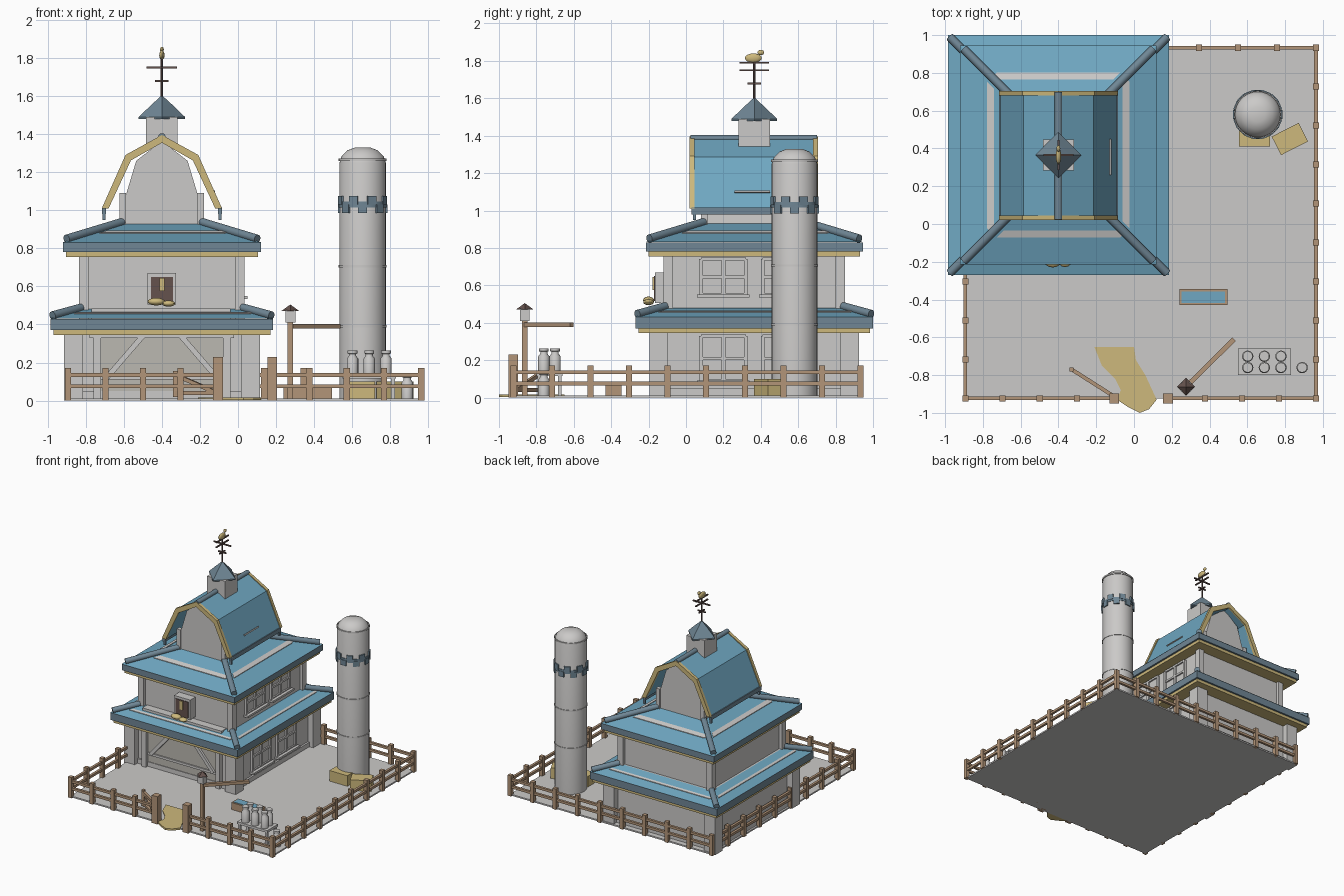
import bpy, bmesh, math
from mathutils import Vector, Matrix

if "Cube" in bpy.data.objects:
    bpy.data.objects.remove(bpy.data.objects["Cube"])


def material(name, r, g, b):
    m = bpy.data.materials.new(name)
    m.use_nodes = True
    m.diffuse_color = (r, g, b, 1)
    m.node_tree.nodes["Principled BSDF"].inputs["Base Color"].default_value = (r, g, b, 1)
    return m


GREY = material("pale grey", 0.6, 0.59, 0.58)
WARM = material("warm grey", 0.5, 0.48, 0.44)
BLUE = material("roof blue", 0.16, 0.39, 0.54)
SLATE = material("slate blue", 0.16, 0.24, 0.3)
GOLD = material("straw gold", 0.61, 0.48, 0.2)
BROWN = material("fence brown", 0.45, 0.3, 0.19)
DARK = material("dark brown", 0.13, 0.085, 0.075)


def finish(name, bm, mat, smooth=False):
    bmesh.ops.recalc_face_normals(bm, faces=bm.faces)
    mesh = bpy.data.meshes.new(name)
    bm.to_mesh(mesh)
    bm.free()
    mesh.materials.append(mat)
    ob = bpy.data.objects.new(name, mesh)
    bpy.context.scene.collection.objects.link(ob)
    if smooth:
        bpy.ops.object.select_all(action='DESELECT')
        ob.select_set(True)
        bpy.context.view_layer.objects.active = ob
        bpy.ops.object.shade_smooth_by_angle(angle=math.radians(40))
    return ob


def box(name, x, y, z, mat, turn=0):
    """Box from (low, high) ranges, turned about its own vertical axis."""
    bm = bmesh.new()
    mid = Vector([sum(r) / 2 for r in (x, y, z)])
    size = [r[1] - r[0] for r in (x, y, z)]
    bmesh.ops.create_cube(bm, size=1, matrix=Matrix.Translation(mid)
                          @ Matrix.Rotation(math.radians(turn), 4, 'Z') @ Matrix.Diagonal((*size, 1)))
    return finish(name, bm, mat)


def beam(name, p, q, w, mat, sides=4):
    """Straight bar between two points; w is its width."""
    p, q = Vector(p), Vector(q)
    r = w / 2 / math.cos(math.pi / sides) if sides == 4 else w / 2
    bm = bmesh.new()
    rot = (q - p).to_track_quat('Z', 'Y').to_matrix().to_4x4()
    spin = Matrix.Rotation(math.pi / 4 if sides == 4 else 0, 4, 'Z')
    bmesh.ops.create_cone(bm, cap_ends=True, segments=sides, radius1=r, radius2=r,
                          depth=(q - p).length, matrix=Matrix.Translation((p + q) / 2) @ rot @ spin)
    return finish(name, bm, mat, sides > 4)


def lathe(name, x, y, profile, mat, sides=24):
    bm = bmesh.new()
    verts = [bm.verts.new((x + r, y, z)) for r, z in profile]
    edges = [bm.edges.new(pair) for pair in zip(verts, verts[1:])]
    bmesh.ops.spin(bm, geom=verts + edges, cent=(x, y, 0), axis=(0, 0, 1),
                   angle=2 * math.pi, steps=sides)
    bmesh.ops.remove_doubles(bm, verts=bm.verts, dist=0.0005)
    return finish(name, bm, mat, sides > 8)


def prism(name, points, depth, mat):
    """Extrude a closed outline of 3D points by a vector."""
    bm = bmesh.new()
    face = bm.faces.new([bm.verts.new(p) for p in points])
    out = bmesh.ops.extrude_face_region(bm, geom=[face])
    bmesh.ops.translate(bm, vec=depth, verts=[v for v in out["geom"] if isinstance(v, bmesh.types.BMVert)])
    return finish(name, bm, mat)


def blob(name, centre, size, mat):
    bm = bmesh.new()
    bmesh.ops.create_uvsphere(bm, u_segments=12, v_segments=8, radius=1,
                              matrix=Matrix.Translation(centre) @ Matrix.Diagonal((*size, 1)))
    return finish(name, bm, mat, True)


CX, CY = -0.4, 0.365


def ring(hx, hy, z):
    return [Vector((CX + sx * hx, CY + sy * hy, z)) for sx, sy in ((-1, -1), (1, -1), (1, 1), (-1, 1))]


def centred(name, hx, hy, z, mat):
    return box(name, (CX - hx, CX + hx), (CY - hy, CY + hy), z, mat)


# Hipped skirt roof: gold trim, slate fascia, blue slopes, pale stripe, hip tubes
def skirt_roof(name, hx, hy, inset, z0, z1, z2):
    centred(name + "_trim", hx - 0.015, hy - 0.015, (z0 - 0.025, z0 + 0.01), GOLD)
    centred(name + "_fascia", hx, hy, (z0, z1), SLATE)
    low, high = ring(hx, hy, z1 + 0.002), ring(hx - inset, hy - inset, z2)
    bm = bmesh.new()
    a, b = ([bm.verts.new(p) for p in loop] for loop in (low, high))
    for i in range(4):
        bm.faces.new((a[i], a[i - 1], b[i - 1], b[i]))
    bm.faces.new(b)
    bm.faces.new(a)
    finish(name + "_slopes", bm, BLUE)
    for i in range(4):
        p, q = low[i - 1].lerp(high[i - 1], 0.46), low[i].lerp(high[i], 0.46)
        up = (high[i - 1] - low[i - 1]) * 0.12
        s = (q - p).normalized() * 0.05
        prism(name + "_stripe", [p + s, q - s, q - s + up, p + s + up], (0, 0, 0.005), GREY)
        beam(name + "_hip", low[i].lerp(high[i], 0.06) + Vector((0, 0, 0.012)),
             high[i] + Vector((0, 0, 0.008)), 0.045, SLATE, 12)


# Storey: inset wall core, corner pilasters, base band
def storey(name, hx, hy, z0, z1, inset, post):
    centred(name + "_wall", hx - inset, hy - inset, (z0, z1), GREY)
    centred(name + "_base_band", hx - inset + 0.015, hy - inset + 0.015, (z0, z0 + 0.05), GREY)
    for sx in (-1, 1):
        for sy in (-1, 1):
            x = sorted((CX + sx * hx, CX + sx * (hx - post)))
            y = sorted((CY + sy * hy, CY + sy * (hy - post)))
            box(name + "_corner_post", x, y, (z0, z1), GREY)


def side_window(x, y, z0, z1):
    h = 0.12
    box("side_window_panel", (x, x + 0.004), (y - h, y + h), (z0, z1), GREY)
    for dy in (-h, 0, h):
        box("side_window_upright", (x, x + 0.018), (y + dy - 0.01, y + dy + 0.01), (z0, z1), GREY)
    for z in (z0, (z0 + z1) / 2, z1):
        box("side_window_rail", (x, x + 0.016), (y - h, y + h), (z - 0.008, z + 0.008), GREY)
    box("side_window_sill", (x, x + 0.04), (y - 0.14, y + 0.14), (z0 - 0.016, z0), GREY)


# Yard and path
box("yard", (-0.895, 0.965), (-0.925, 0.935), (0, 0.012), GREY)
path = [(-0.21, -0.65), (0, -0.65), (0.01, -0.72), (0.06, -0.8), (0.12, -0.93), (0.08, -0.98), (0.03, -1),
        (-0.03, -0.97), (-0.09, -0.93), (-0.07, -0.88), (-0.1, -0.82), (-0.17, -0.75)]
prism("straw_path", [(x, y, 0.002) for x, y in path], (0, 0, 0.015), GOLD)

# Lower storeys and skirt roofs
storey("ground_floor", 0.515, 0.56, 0, 0.36, 0.05, 0.1)
skirt_roof("lower_roof", 0.585, 0.635, 0.16, 0.37, 0.43, 0.48)
storey("middle_floor", 0.435, 0.485, 0.43, 0.77, 0.025, 0.05)
skirt_roof("upper_roof", 0.52, 0.58, 0.31, 0.78, 0.83, 0.93)
for y in (0.2, 0.53):
    side_window(0.065, y, 0.09, 0.33)
    side_window(0.01, y, 0.55, 0.74)

# Barn door with braces
box("barn_door", (-0.74, -0.06), (-0.155, -0.14), (0.012, 0.36), WARM)
box("door_lintel", (-0.78, -0.02), (-0.18, -0.14), (0.33, 0.36), GREY)
for s in (-1, 1):
    beam("door_brace", (CX + s * 0.1, -0.16, 0.34), (CX + s * 0.29, -0.16, 0.12), 0.028, GREY)
    beam("door_jamb", (CX + s * 0.34, -0.165, 0.01), (CX + s * 0.34, -0.165, 0.35), 0.04, GREY)
    beam("door_rail", (CX, -0.155, 0.12), (CX + s * 0.34, -0.155, 0.12), 0.02, GREY)
box("front_ledge", (-0.77, -0.04), (-0.16, -0.09), (0.43, 0.485), GREY)

# Hayloft window
box("loft_window_frame", (-0.475, -0.325), (-0.165, -0.09), (0.505, 0.67), GREY)
box("loft_window_opening", (-0.458, -0.342), (-0.17, -0.16), (0.515, 0.65), DARK)
box("loft_window_strip", (-0.413, -0.387), (-0.178, -0.169), (0.575, 0.645), GOLD)
blob("hay_heap_large", (-0.43, -0.2, 0.52), (0.045, 0.03, 0.02), GOLD)
blob("hay_heap_small", (-0.365, -0.2, 0.51), (0.035, 0.028, 0.016), GOLD)

# Gambrel top
wall = [(-0.21, 0.9), (-0.195, 1.06), (-0.135, 1.26), (0, 1.365)]
outline = wall + [(-x, z) for x, z in wall[-2::-1]]
prism("gable_block", [(CX + x, 0.09, z) for x, z in outline], (0, 0.55, 0), GREY)


def gambrel(name, grow, y0, y1, mat):
    outer = [(-0.31 - grow, 1.01), (-0.185 - grow, 1.285 + grow), (0, 1.39 + grow)]
    inner = [(-0.28, 1.01), (-0.163, 1.262), (0, 1.355)]
    half = lambda pts: pts + [(-x, z) for x, z in pts[-2::-1]]
    prism(name, [(CX + x, y0, z) for x, z in half(outer) + half(inner)[::-1]], (0, y1 - y0, 0), mat)


gambrel("gambrel_roof", 0, 0.03, 0.69, BLUE)
gambrel("front_bargeboard", 0.006, 0.02, 0.045, GOLD)
gambrel("back_bargeboard", 0.006, 0.68, 0.705, GOLD)
beam("ridge_cap", (CX, 0.025, 1.385), (CX, 0.7, 1.385), 0.04, SLATE, 12)
for s in (-1, 1):
    x = CX + s * 0.305
    box("eave_gutter", (x - 0.01, x + 0.01), (0.03, 0.69), (0.98, 1.015), SLATE)
    for y in (0.045, 0.68):
        beam("eave_drop", (x, y, 0.95), (x, y, 1.01), 0.016, SLATE)
        beam("gable_post", (CX + s * 0.205, 0.365 + (y - 0.3625) * 0.84, 0.9),
             (CX + s * 0.205, 0.365 + (y - 0.3625) * 0.84, 1.09), 0.035, GREY)
prism("roof_stripe", [(CX + 0.274, 0.26, 1.095), (CX + 0.274, 0.45, 1.095),
                      (CX + 0.27, 0.45, 1.104), (CX + 0.27, 0.26, 1.104)], (0.007, 0, 0.003), GREY)

# Cupola and weather vane
centred("cupola", 0.083, 0.083, (1.32, 1.49), GREY)
lathe("cupola_roof", CX, CY, [(0, 1.48), (0.122, 1.48), (0.122, 1.49), (0.06, 1.55), (0, 1.605)], SLATE, 4)
beam("vane_rod", (CX, CY, 1.58), (CX, CY, 1.82), 0.012, DARK, 8)
for z, r in ((1.68, 0.036), (1.75, 0.08)):
    beam("vane_bar_x", (CX - r, CY, z), (CX + r, CY, z), 0.01, DARK)
    beam("vane_bar_y", (CX, CY - r, z), (CX, CY + r, z), 0.01, DARK)
beam("vane_pointer", (CX, CY - 0.08, 1.79), (CX, CY + 0.08, 1.79), 0.01, DARK)
blob("vane_bird_body", (CX, CY - 0.005, 1.815), (0.014, 0.045, 0.025), GOLD)
blob("vane_bird_head", (CX, CY + 0.035, 1.845), (0.01, 0.018, 0.014), GOLD)

# Silo
SX, SY = 0.655, 0.58
lathe("silo", SX, SY, [(0, 0), (0.122, 0), (0.122, 1.25), (0.11, 1.285), (0.08, 1.315), (0.04, 1.33), (0, 1.33)], GREY, 32)
for z in (0.385, 0.7, 1.26):
    lathe("silo_hoop", SX, SY, [(0.12, z), (0.126, z), (0.126, z + 0.012), (0.12, z + 0.012)], GREY, 32)
lathe("silo_band", SX, SY, [(0.12, 1.015), (0.127, 1.015), (0.127, 1.045), (0.12, 1.045)], SLATE, 32)
for i in range(16):
    a = i * math.pi / 8
    x, y, z = SX + 0.122 * math.cos(a), SY + 0.122 * math.sin(a), 1.03 if i % 2 else 0.985
    box("silo_band_block", (x - 0.008, x + 0.008), (y - 0.024, y + 0.024), (z, z + 0.045), SLATE, math.degrees(a))

# Hay bales, trough, churns
box("hay_bale_a", (0.555, 0.72), (0.41, 0.5), (0.01, 0.1), GOLD)
box("hay_bale_b", (0.745, 0.905), (0.395, 0.505), (0.01, 0.1), GOLD, 27)
box("trough", (0.24, 0.495), (-0.43, -0.345), (0.01, 0.07), BROWN)
box("trough_water", (0.252, 0.483), (-0.418, -0.357), (0.065, 0.073), BLUE)
box("churn_table", (0.55, 0.83), (-0.8, -0.66), (0.115, 0.135), GREY)
for x in (0.565, 0.815):
    for y in (-0.785, -0.675):
        beam("table_leg", (x, y, 0), (x, y, 0.12), 0.02, GREY)
churn = [(0, 0), (0.03, 0), (0.03, 0.085), (0.019, 0.1), (0.019, 0.11), (0.026, 0.113), (0.026, 0.128), (0, 0.128)]
spots = [(x, y, 0.135) for x in (0.602, 0.69, 0.778) for y in (-0.76, -0.7)] + [(0.89, -0.76, 0.01)]
for x, y, z0 in spots:
    lathe("milk_churn", x, y, [(r, z + z0) for r, z in churn], GREY, 16)

# Fence round the yard with a gap for the gate
X0, X1, Y0, Y1 = -0.893, 0.963, -0.923, 0.933
runs = [((X0, Y0), (-0.105, Y0), 4), ((0.18, Y0), (X1, Y0), 4), ((X1, Y0), (X1, Y1), 9),
        ((X1, Y1), (X0, Y1), 9), ((X0, Y1), (X0, Y0), 9)]
for p, q, n in runs:
    for z in (0.075, 0.135):
        beam("fence_rail", (*p, z), (*q, z), 0.02, BROWN)
    for i in range(n):
        v = Vector(p).lerp(Vector(q), i / n)
        beam("fence_post", (*v, 0), (*v, 0.172), 0.032, BROWN)
for x in (-0.105, 0.18):
    box("gate_post", (x - 0.026, x + 0.026), (Y0 - 0.026, Y0 + 0.026), (0, 0.23), BROWN)
hinge, end = (-0.11, -0.91), (-0.33, -0.77)
for a, b in ((0.04, 0.04), (0.135, 0.135), (0.04, 0.135)):
    beam("gate_bar", (*hinge, a), (*end, b), 0.02, BROWN)
beam("gate_end", (*end, 0.02), (*end, 0.155), 0.022, BROWN)

# Lantern post with swing arm
LX, LY = 0.275, -0.862
beam("lantern_post", (LX, LY, 0), (LX, LY, 0.42), 0.028, BROWN)
box("lantern_box", (LX - 0.026, LX + 0.026), (LY - 0.026, LY + 0.026), (0.41, 0.475), GREY)
lathe("lantern_roof", LX, LY, [(0, 0.47), (0.048, 0.47), (0, 0.505)], DARK, 4)
beam("swing_arm", (LX, LY, 0.39), (0.53, -0.61, 0.39), 0.025, BROWN)
